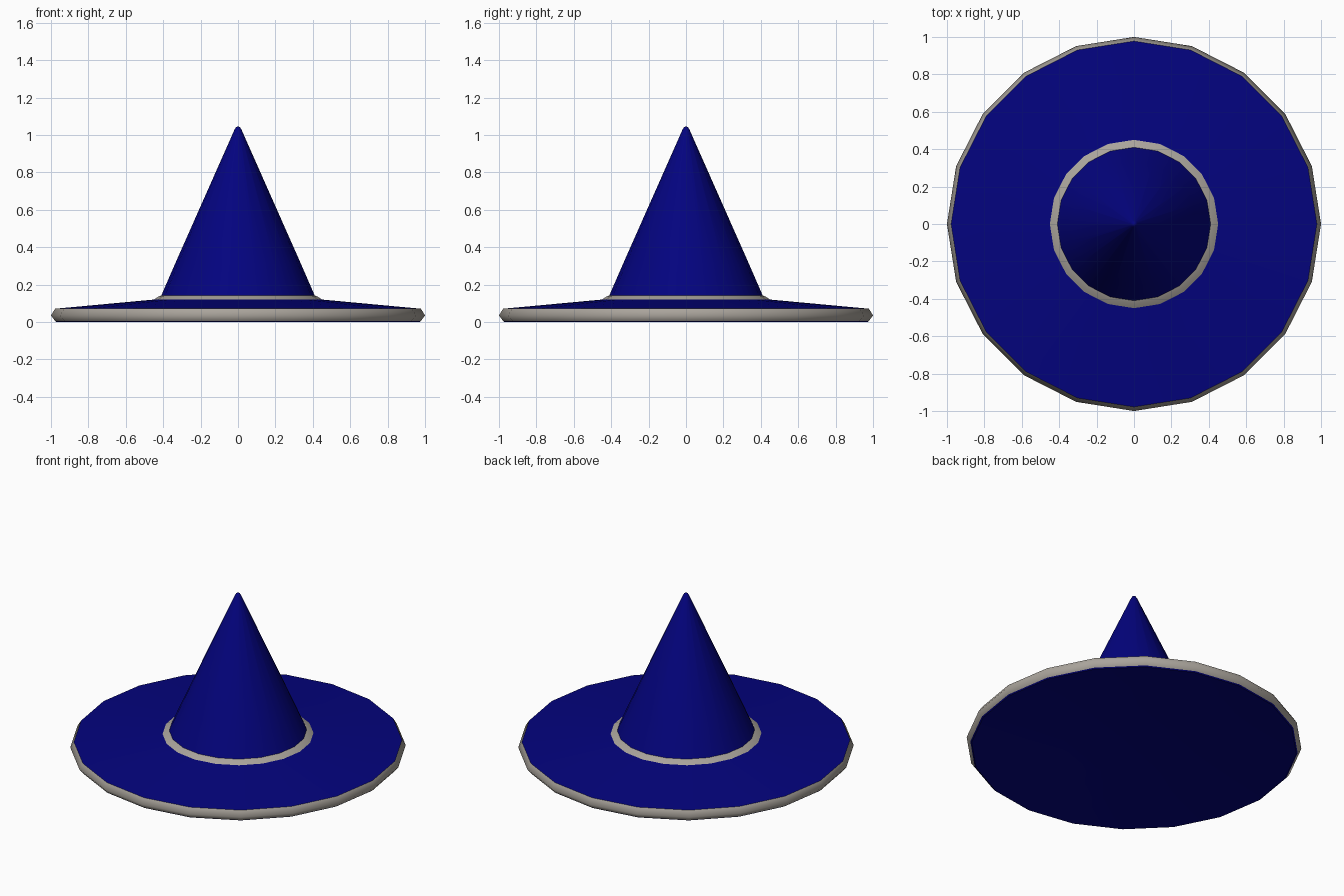
import bpy, bmesh, math

if "Cube" in bpy.data.objects:
    bpy.data.objects.remove(bpy.data.objects["Cube"])

SIDES = 20


def material(name, rgb):
    m = bpy.data.materials.new(name)
    m.diffuse_color = (*rgb, 1)
    m.use_nodes = True
    m.node_tree.nodes["Principled BSDF"].inputs["Base Color"].default_value = m.diffuse_color
    return m


blue = material("deep blue felt", (0.001, 0.001, 0.21))
grey = material("warm grey trim", (0.40, 0.37, 0.33))


def lathe(name, profile, mat, angle=40):
    """Spin a (radius, height) profile; radius 0 becomes a single point."""
    bm = bmesh.new()
    rings = []
    for r, z in profile:
        n = SIDES if r > 0 else 1
        rings.append([bm.verts.new((r * math.cos(math.tau * i / SIDES),
                                    r * math.sin(math.tau * i / SIDES), z)) for i in range(n)])
    for a, b in zip(rings, rings[1:]):
        for i in range(SIDES):
            j = (i + 1) % SIDES
            if len(a) == 1:
                bm.faces.new((a[0], b[j], b[i]))
            elif len(b) == 1:
                bm.faces.new((a[i], a[j], b[0]))
            else:
                bm.faces.new((a[i], a[j], b[j], b[i]))
    me = bpy.data.meshes.new(name)
    bm.to_mesh(me)
    bm.free()
    me.materials.append(mat)
    ob = bpy.data.objects.new(name, me)
    bpy.context.collection.objects.link(ob)
    bpy.context.view_layer.objects.active = ob
    ob.select_set(True)
    bpy.ops.object.shade_smooth_by_angle(angle=math.radians(angle))
    ob.select_set(False)
    return ob


# hollow underside: a shallow cone that follows the brim top
lathe("brim_underside", [(0, 0.06), (0.42, 0.05), (0.97, 0.0), (0.978, 0.006)], blue)
# rounded edge trim
lathe("brim_trim", [(0.978, 0.006), (1.0, 0.035), (0.978, 0.071)], grey, angle=80)
# gently sloping brim top
lathe("brim_top", [(0.978, 0.071), (0.45, 0.12)], blue)
# band at the foot of the crown
lathe("crown_band", [(0.45, 0.12), (0.425, 0.136), (0.41, 0.142)], grey)
# pointed crown with a rounded tip
lathe("crown", [(0.41, 0.142), (0.337, 0.31), (0.018, 1.03), (0.01, 1.042), (0, 1.046)], blue, angle=60)
